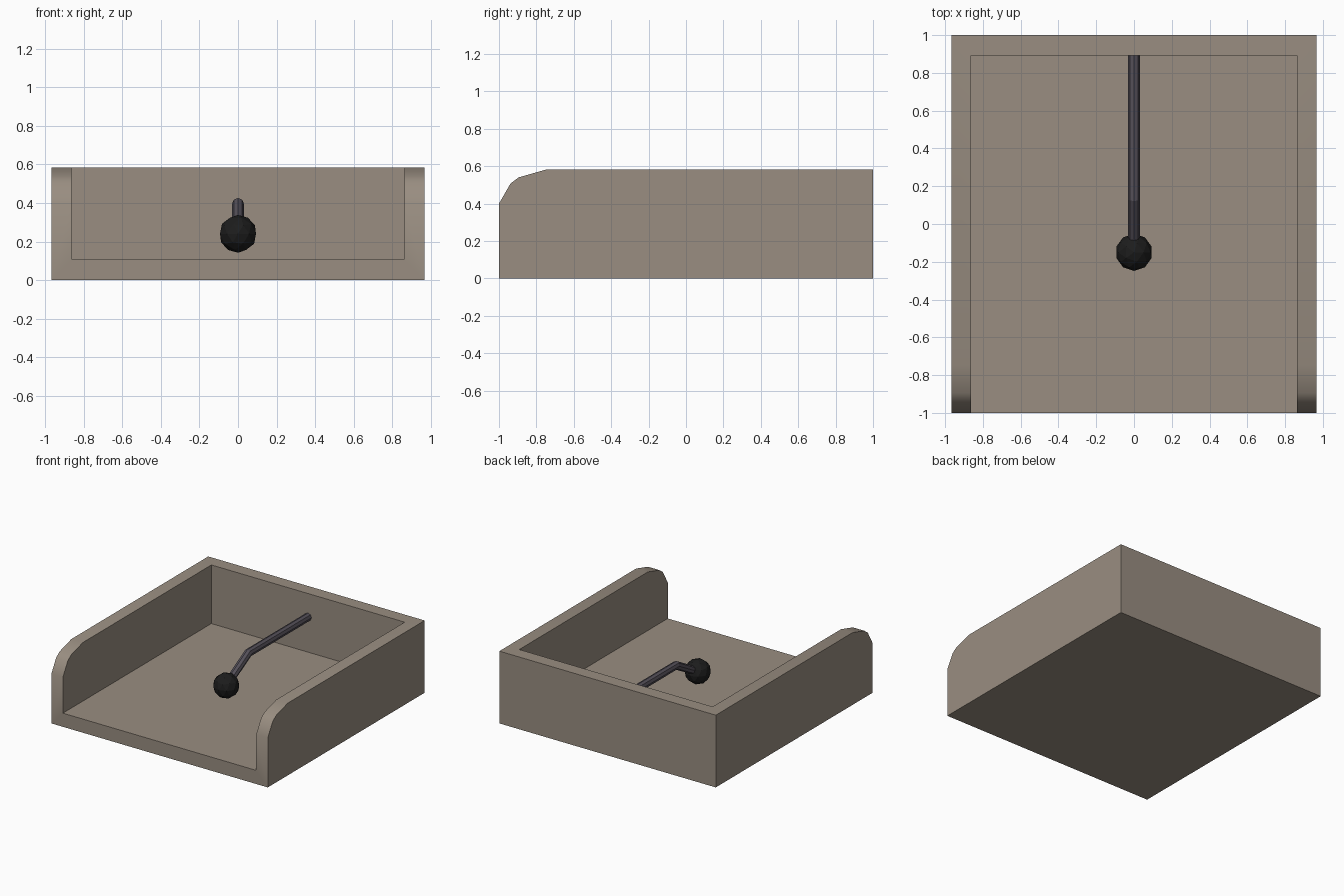
import bpy, bmesh
from mathutils import Vector

if "Cube" in bpy.data.objects:
    bpy.data.objects.remove(bpy.data.objects["Cube"])


def material(name, rgb):
    m = bpy.data.materials.new(name)
    m.diffuse_color = (*rgb, 1)
    m.use_nodes = True
    m.node_tree.nodes["Principled BSDF"].inputs["Base Color"].default_value = m.diffuse_color
    return m


tan = material("warm_grey", (0.32, 0.27, 0.22))
steel = material("dark_steel", (0.09, 0.08, 0.10))
black = material("black", (0.012, 0.012, 0.012))


def finish(bm, name, mat, smooth=None):
    bmesh.ops.recalc_face_normals(bm, faces=bm.faces)
    me = bpy.data.meshes.new(name)
    bm.to_mesh(me)
    bm.free()
    me.materials.append(mat)
    ob = bpy.data.objects.new(name, me)
    bpy.context.collection.objects.link(ob)
    if smooth:
        bpy.context.view_layer.objects.active = ob
        ob.select_set(True)
        bpy.ops.object.shade_smooth_by_angle(angle=smooth)
        ob.select_set(False)
    return ob


# Tray: side profile extruded across the full width
W, T, H, FLOOR = 0.966, 0.103, 0.583, 0.11
profile = [(-1, 0), (1, 0), (1, H), (-0.745, H), (-0.895, 0.54), (-0.938, 0.508), (-1, 0.4)]
bm = bmesh.new()
face = bm.faces.new([bm.verts.new((-W, y, z)) for y, z in profile])
ext = bmesh.ops.extrude_face_region(bm, geom=[face])
bmesh.ops.translate(bm, vec=(2 * W, 0, 0),
                    verts=[v for v in ext["geom"] if isinstance(v, bmesh.types.BMVert)])
tray = finish(bm, "tray", tan)

# Hollow, open at the front and top
bm = bmesh.new()
bmesh.ops.create_cube(bm, size=1)
y0, y1, z1 = -1.5, 0.893, 1.2
bmesh.ops.scale(bm, vec=(2 * (W - T), y1 - y0, z1 - FLOOR), verts=bm.verts)
bmesh.ops.translate(bm, vec=(0, (y0 + y1) / 2, (FLOOR + z1) / 2), verts=bm.verts)
cutter = finish(bm, "tray_cutter", tan)
mod = tray.modifiers.new("hollow", 'BOOLEAN')
mod.object, mod.operation, mod.solver = cutter, 'DIFFERENCE', 'EXACT'
bpy.context.view_layer.objects.active = tray
tray.select_set(True)
bpy.ops.object.modifier_apply(modifier=mod.name)
bpy.data.objects.remove(cutter)
bpy.ops.object.shade_smooth_by_angle(angle=0.75)
tray.select_set(False)

# Bent lever: 8-sided rings swept along a path, mitred at the bend
path = [Vector((0, 0.9, 0.395)), Vector((0, 0.13, 0.395)), Vector((0, -0.13, 0.25))]
R, N = 0.031, 8
bm = bmesh.new()
ref = bmesh.ops.create_circle(bm, segments=N, radius=R)["verts"]
circle = [v.co.copy() for v in ref]
bmesh.ops.delete(bm, geom=ref, context='VERTS')
rings = []
for i, p in enumerate(path):
    a = (p - path[i - 1]).normalized() if i else (path[1] - p).normalized()
    b = (path[i + 1] - p).normalized() if i < len(path) - 1 else a
    t = (a + b).normalized()
    side = Vector((1, 0, 0))
    up = side.cross(t) / t.dot(a)
    rings.append([bm.verts.new(p + side * c.x + up * c.y) for c in circle])
for r0, r1 in zip(rings, rings[1:]):
    for k in range(N):
        bm.faces.new((r0[k], r0[(k + 1) % N], r1[(k + 1) % N], r1[k]))
for r in (rings[0], rings[-1]):
    bm.faces.new(r)
finish(bm, "lever_rod", steel)

# Ball knob
bm = bmesh.new()
bmesh.ops.create_icosphere(bm, subdivisions=2, radius=0.098)
bmesh.ops.translate(bm, vec=(0, -0.15, 0.24), verts=bm.verts)
finish(bm, "lever_knob", black)
